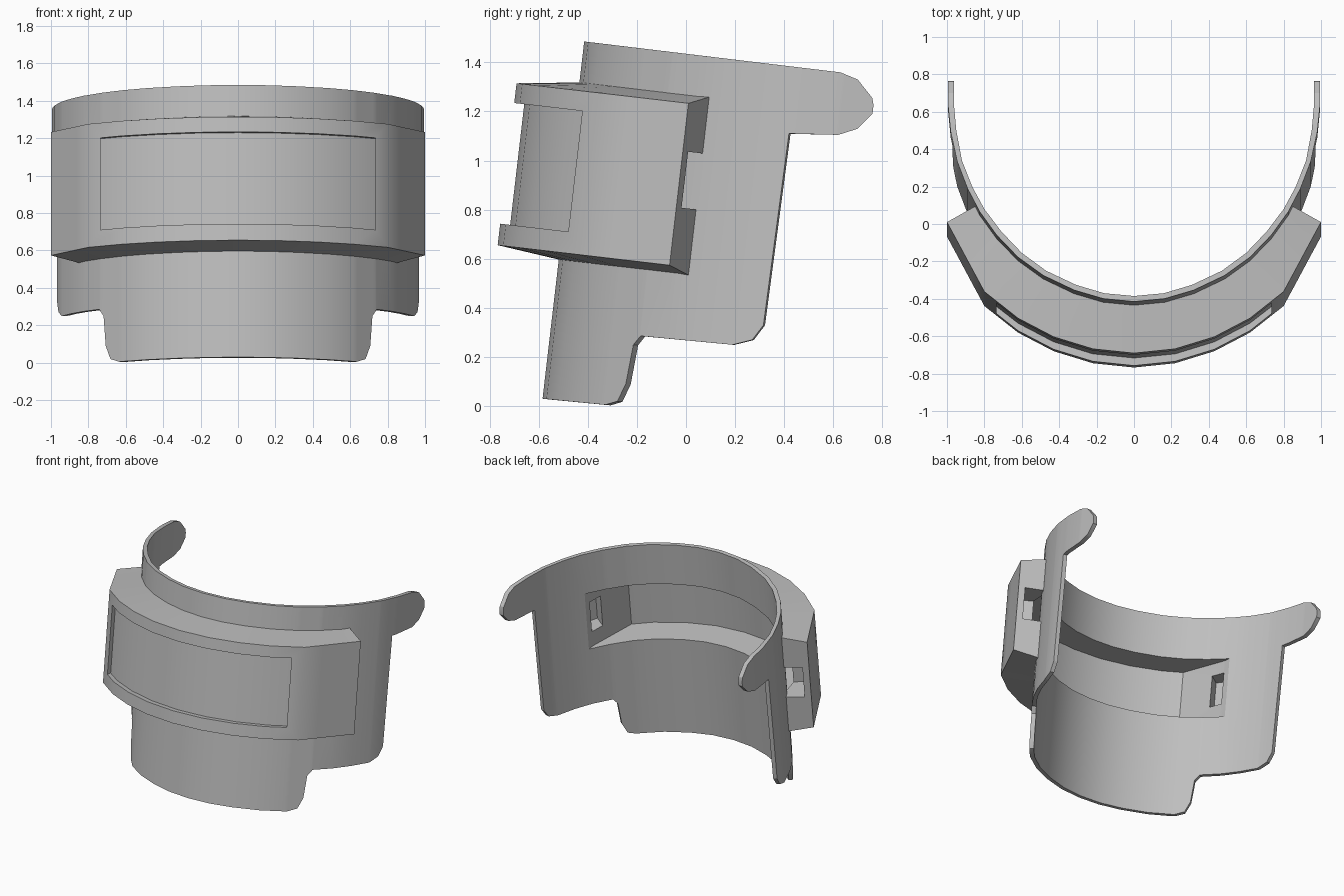
import bpy, bmesh, math
from mathutils import Matrix

if "Cube" in bpy.data.objects:
    bpy.data.objects.remove(bpy.data.objects["Cube"])

TILT = Matrix.Rotation(-math.radians(6.65), 4, 'X')   # whole piece leans back

grey = bpy.data.materials.new("neutral_grey")
grey.diffuse_color = (0.52, 0.52, 0.52, 1)
grey.use_nodes = True
grey.node_tree.nodes["Principled BSDF"].inputs["Base Color"].default_value = grey.diffuse_color


def finish(name, bm):
    bmesh.ops.recalc_face_normals(bm, faces=bm.faces[:])
    bm.transform(TILT)
    me = bpy.data.meshes.new(name)
    bm.to_mesh(me)
    bm.free()
    me.materials.append(grey)
    ob = bpy.data.objects.new(name, me)
    bpy.context.collection.objects.link(ob)
    return ob


def shell(name, half):
    """Closed curved wall from half its columns: (outer xy, inner xy, outer lo/hi, inner lo/hi)."""
    flip = lambda p: (-p[0], p[1])
    cols = [(flip(o), flip(i), a, b) for o, i, a, b in reversed(half[1:])] + half
    bm = bmesh.new()
    rings = []
    for o, i, (olo, ohi), (ilo, ihi) in cols:
        rings.append([bm.verts.new(c) for c in
                      ((*o, olo), (*o, ohi), (*i, ihi), (*i, ilo))])
    for a, b in zip(rings, rings[1:]):
        for k in range(4):
            n = (k + 1) % 4
            bm.faces.new((a[k], a[n], b[n], b[k]))
    bm.faces.new(rings[0])
    bm.faces.new(rings[-1])
    return finish(name, bm)


def prism(name, plan, lo, hi):
    bm = bmesh.new()
    base = bm.faces.new([bm.verts.new((x, y, lo)) for x, y in plan])
    ext = bmesh.ops.extrude_face_region(bm, geom=[base])
    for v in ext["geom"]:
        if isinstance(v, bmesh.types.BMVert):
            v.co.z = hi
    return finish(name, bm)


def cut(ob, cutter):
    m = ob.modifiers.new("cut", 'BOOLEAN')
    m.operation, m.solver, m.object = 'DIFFERENCE', 'EXACT', cutter
    bpy.context.view_layer.objects.active = ob
    bpy.ops.object.modifier_apply(modifier=m.name)


def interp(table, t):
    """Linear lookup; first entry of each row is the key."""
    for a, b in zip(table, table[1:]):
        if t <= b[0]:
            f = max(0, (t - a[0]) / (b[0] - a[0]))
            return [p + (q - p) * f for p, q in zip(a[1:], b[1:])]
    return list(table[-1][1:])


def both(half):
    return [(-x, y) for x, y in reversed(half[1:])] + half


# Curved band: depth, outer x, inner x, inner depth
path = [(-.584, 0, 0, -.554), (-.568, .165, .16, -.539), (-.522, .32, .31, -.494),
        (-.443, .485, .47, -.418), (-.345, .62, .60, -.322), (-.225, .735, .71, -.206),
        (-.10, .825, .80, -.086), (.025, .89, .865, .035), (.17, .945, .92, .176),
        (.33, .98, .95, .337), (.48, .995, .963, .48), (.617, .995, .963, .617)]
# Lower outline (nose tab, cheek, temple arm) and upper outline against depth
lower = [(-.584, -.038), (-.328, -.033), (-.28, -.013), (-.254, .061), (-.242, .223),
         (-.217, .262), (.16, .27), (.237, .299), (.275, .364), (.288, 1.151),
         (.488, 1.169), (.564, 1.203), (.617, 1.27)]
upper = [(-.584, 1.427), (.468, 1.423), (.541, 1.402), (.609, 1.334), (.617, 1.305)]
cols = []
for d in sorted({r[0] for r in path + lower + upper}):
    xo, xi, di = interp(path, d)
    span = (interp(lower, d)[0], interp(upper, d)[0])
    cols.append(((xo, d), (xi, di), span, span))
band = shell("curved_band", cols)

# Front housing with sloping top and bottom
outer = [(0, -.838), (.22, -.815), (.43, -.75), (.62, -.65), (.80, -.507),
         (.867, -.382), (.933, -.258), (1, -.133)]
inner = [(0, -.569), (.163, -.554), (.315, -.508), (.478, -.43), (.61, -.333),
         (.722, -.215), (.812, -.093), (.85, -.052)]
housing = shell("front_housing", [(o, i, (.562, 1.226), (.531, 1.261))
                                  for o, i in zip(outer, inner)])

# Recessed window pocket in the housing front
front = [(0, -.797), (.22, -.775), (.43, -.71), (.62, -.61), (.735, -.52)]
pocket = prism("pocket_cutter", both(front) + [(.735, -1), (-.735, -1)], .65, 1.145)
# Viewing cavity open through the band
back = [(0, -.77), (.22, -.75), (.43, -.685), (.62, -.585), (.735, -.495),
        (.80, -.14), (.80, -.04)]
cavity = prism("cavity_cutter", both(back), .69, 1.12)
# Slots in the rear ends of the housing
slot = [(.82, .0), (.985, -.06), (.87, -.30), (.76, -.22)]
slots = [prism("slot_cutter", [(s * x, y) for x, y in slot], .80, 1.03) for s in (1, -1)]

cut(housing, pocket)
cut(housing, cavity)
cut(band, cavity)
for s in slots:
    cut(housing, s)
for c in [pocket, cavity] + slots:
    bpy.data.objects.remove(c, do_unlink=True)

# Smooth curves, crisp edges
for ob in (band, housing):
    bpy.ops.object.select_all(action='DESELECT')
    ob.select_set(True)
    bpy.context.view_layer.objects.active = ob
    bpy.ops.object.shade_smooth_by_angle(angle=math.radians(28))
